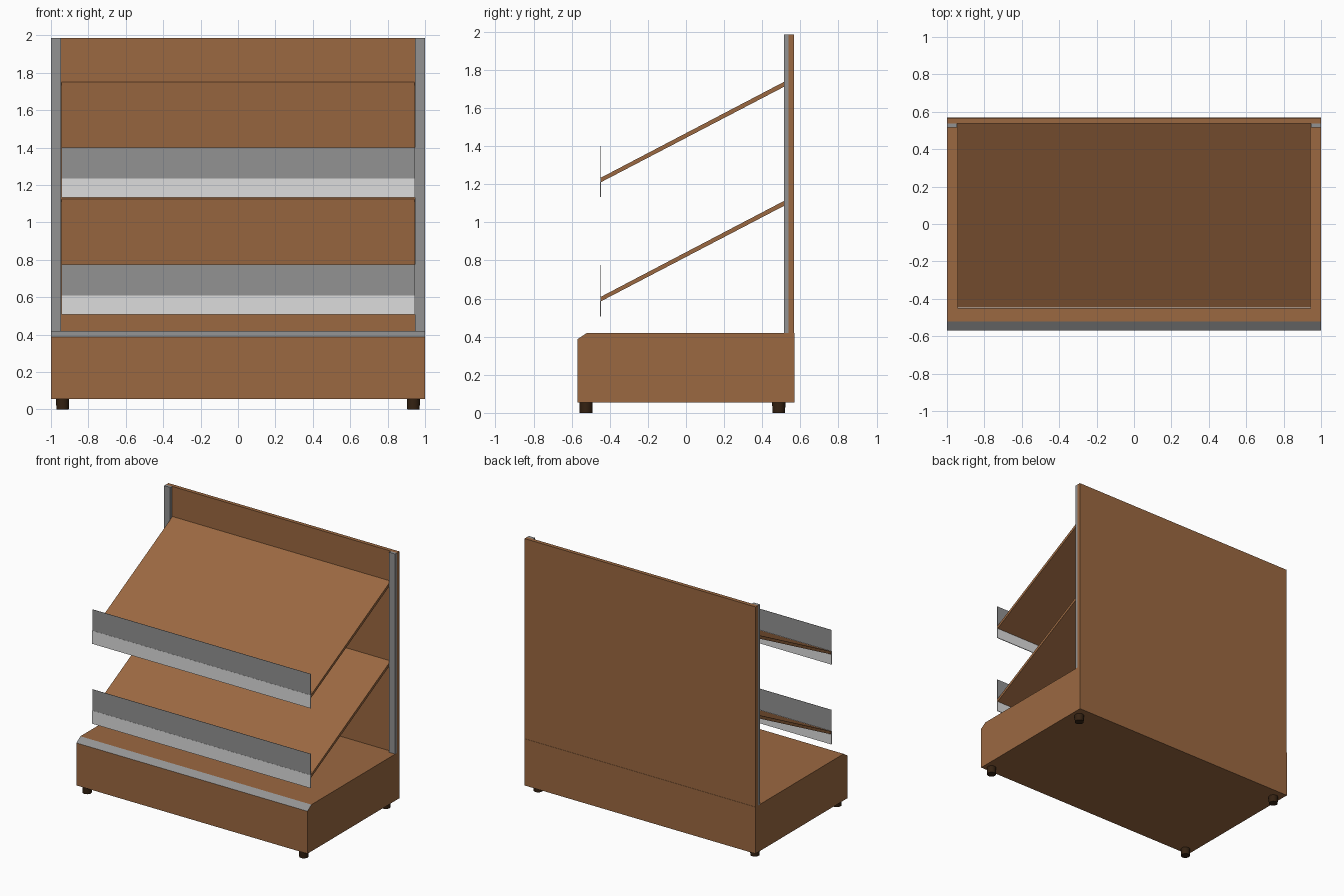
import bpy, bmesh

if "Cube" in bpy.data.objects:
    bpy.data.objects.remove(bpy.data.objects["Cube"])

def material(name, rgb):
    m = bpy.data.materials.new(name)
    m.diffuse_color = (*rgb, 1)
    m.use_nodes = True
    m.node_tree.nodes["Principled BSDF"].inputs["Base Color"].default_value = m.diffuse_color
    return m

WOOD = material("brown_wood", (0.33, 0.14, 0.053))
GREY = material("grey_metal", (0.29, 0.29, 0.29))
LIGHT = material("light_grey_strip", (0.72, 0.72, 0.72))
DARK = material("dark_feet", (0.035, 0.016, 0.006))

def finish(name, bm, *mats):
    bmesh.ops.recalc_face_normals(bm, faces=bm.faces)
    me = bpy.data.meshes.new(name)
    bm.to_mesh(me)
    bm.free()
    for m in mats:
        me.materials.append(m)
    ob = bpy.data.objects.new(name, me)
    bpy.context.collection.objects.link(ob)
    return ob

def prism(name, profile, x0, x1, *mats, rule=None):
    """Extrude a (y, z) profile along x."""
    bm = bmesh.new()
    f = bm.faces.new([bm.verts.new((x0, y, z)) for y, z in profile])
    ext = bmesh.ops.extrude_face_region(bm, geom=[f])
    verts = [v for v in ext["geom"] if isinstance(v, bmesh.types.BMVert)]
    bmesh.ops.translate(bm, verts=verts, vec=(x1 - x0, 0, 0))
    bmesh.ops.recalc_face_normals(bm, faces=bm.faces)
    if rule:
        for face in bm.faces:
            face.material_index = rule(face)
    return finish(name, bm, *mats)

def box(name, x0, x1, y0, y1, z0, z1, mat):
    return prism(name, [(y0, z0), (y1, z0), (y1, z1), (y0, z1)], x0, x1, mat)

# Plinth with a grey bevelled front edge
prism("base", [(-0.57, 0.055), (0.57, 0.055), (0.57, 0.42), (-0.52, 0.42), (-0.57, 0.387)],
      -1, 1, WOOD, GREY,
      rule=lambda f: int(f.normal.z > 0.3 and f.normal.y < -0.3))

# Back panel and side uprights
box("back_panel", -1, 1, 0.538, 0.568, 0.42, 1.985, WOOD)
for side, x0, x1 in (("left", -1, -0.947), ("right", 0.947, 1)):
    box(side + "_upright", x0, x1, 0.515, 0.538, 0.42, 1.985, GREY)

# Sloping shelves, each with a price strip and a front guard
for label, z in (("lower", 0.61), ("upper", 1.235)):
    prism(label + "_shelf",
          [(-0.446, z - 0.024), (0.538, z + 0.489), (0.538, z + 0.515), (-0.446, z)],
          -0.944, 0.944, WOOD)
    box(label + "_price_strip", -0.945, 0.945, -0.452, -0.446, z - 0.103, z, LIGHT)
    box(label + "_front_guard", -0.945, 0.945, -0.451, -0.449, z, z + 0.166, GREY)

# Round feet
for xn, x in (("left", -0.938), ("right", 0.938)):
    for yn, y in (("front", -0.525), ("back", 0.487)):
        bm = bmesh.new()
        bmesh.ops.create_cone(bm, cap_ends=True, segments=20, radius1=0.033,
                              radius2=0.035, depth=0.056)
        bmesh.ops.translate(bm, verts=bm.verts, vec=(x, y, 0.028))
        foot = finish(f"{yn}_{xn}_foot", bm, DARK)
        for p in foot.data.polygons:
            p.use_smooth = len(p.vertices) == 4
